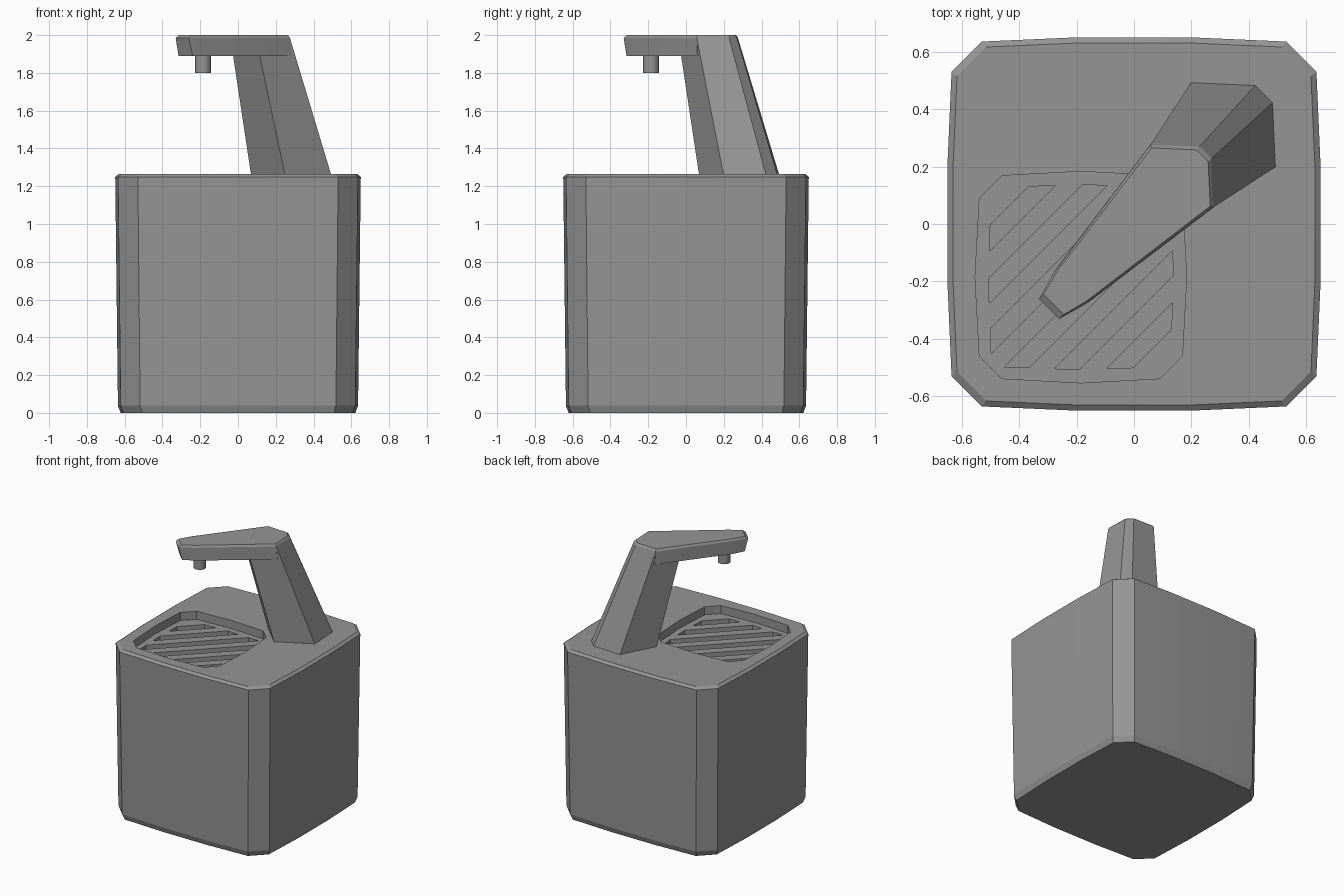
import bpy, bmesh
from math import radians
from mathutils import Vector

cube = bpy.data.objects.get("Cube")
if cube:
    bpy.data.objects.remove(cube, do_unlink=True)

grey = bpy.data.materials.new("warm_grey")
grey.use_nodes = True
COLOR = (0.3, 0.3, 0.3, 1)
grey.diffuse_color = COLOR
grey.node_tree.nodes["Principled BSDF"].inputs["Base Color"].default_value = COLOR


def outline(mid, edge, corner, bulge, cx=0, cy=0):
    """Square with chamfered corners and slightly bowed sides, counter-clockwise."""
    side = [(edge, -corner)] + [(mid, b) for b in bulge] + [(edge, corner)]
    pts = []
    for _ in range(4):
        pts += side
        side = [(-y, x) for x, y in side]
    return [(x + cx, y + cy) for x, y in pts]


def scaled(pts, s, cx=0, cy=0):
    return [(cx + (x - cx) * s, cy + (y - cy) * s) for x, y in pts]


def loft(bm, layers):
    """Skin a stack of (points, height) rings and cap both ends."""
    rings = [[bm.verts.new((x, y, z)) for x, y in pts] for pts, z in layers]
    n = len(rings[0])
    bm.faces.new(rings[0][::-1])
    bm.faces.new(rings[-1])
    for a, b in zip(rings, rings[1:]):
        for i in range(n):
            j = (i + 1) % n
            bm.faces.new((a[i], a[j], b[j], b[i]))


def finish(name, bm):
    bmesh.ops.recalc_face_normals(bm, faces=bm.faces)
    me = bpy.data.meshes.new(name)
    bm.to_mesh(me)
    bm.free()
    ob = bpy.data.objects.new(name, me)
    bpy.context.collection.objects.link(ob)
    me.materials.append(grey)
    return ob


def activate(ob):
    bpy.ops.object.select_all(action="DESELECT")
    ob.select_set(True)
    bpy.context.view_layer.objects.active = ob


def smooth(ob, angle=10):
    activate(ob)
    bpy.ops.object.shade_smooth_by_angle(angle=radians(angle))


def cut(ob, cutter):
    cutter.hide_render = True
    activate(ob)
    mod = ob.modifiers.new("cut", "BOOLEAN")
    mod.operation, mod.solver, mod.object = "DIFFERENCE", "EXACT", cutter
    bpy.ops.object.modifier_apply(modifier=mod.name)
    bpy.data.objects.remove(cutter, do_unlink=True)


TOP = 1.265
FLOOR = TOP - 0.06
TRAY = -0.185

# Body: bowed, slightly tapered block with bevelled rims
wall = outline(0.65, 0.635, 0.53, (-0.19, 0.19))
bm = bmesh.new()
loft(bm, [(scaled(wall, 0.957), 0), (scaled(wall, 0.978), 0.04),
          (wall, 1.25), (scaled(wall, 0.97), TOP)])
body = finish("body", bm)

# Drip tray recess
bm = bmesh.new()
rim = outline(0.368, 0.353, 0.275, (0,), TRAY, TRAY)
loft(bm, [(rim, FLOOR), (rim, TOP + 0.1)])
cut(body, finish("tray_cutter", bm))

# Diagonal drain slots, each a strip of the tray outline
bm = bmesh.new()
inner = outline(0.322, 0.312, 0.265, (0,), TRAY, TRAY)
across = Vector((1, -1, 0)).normalized()
for k in range(6):
    strip = bmesh.new()
    loft(strip, [(inner, FLOOR - 0.045), (inner, FLOOR + 0.02)])
    offset = (k - 2.5) * 0.181
    for sign in (-1, 1):
        edge = Vector(((offset + sign * 0.045), 0, 0))
        res = bmesh.ops.bisect_plane(
            strip, geom=strip.verts[:] + strip.edges[:] + strip.faces[:],
            plane_co=edge, plane_no=across * sign, clear_outer=True)
        bmesh.ops.holes_fill(strip, edges=[e for e in strip.edges if e.is_boundary])
    tmp = bpy.data.meshes.new("strip")
    strip.to_mesh(tmp)
    strip.free()
    bm.from_mesh(tmp)
    bpy.data.meshes.remove(tmp)
cut(body, finish("slot_cutter", bm))
smooth(body)


def mirrored(half):
    """Complete a half outline across the x = y diagonal."""
    return half + [(y, x) for x, y in reversed(half)]


# Leaning column
bm = bmesh.new()
foot = mirrored([(0.25, 0.07), (0.495, 0.2), (0.485, 0.425)])
head = mirrored([(0.095, -0.04), (0.275, 0.057), (0.27, 0.228)])
loft(bm, [(foot, TOP - 0.01), (head, 1.985)])
smooth(finish("column", bm))

# Spout arm with sloped tip and bevelled top
bm = bmesh.new()
under = mirrored([(-0.24, -0.315), (-0.155, -0.27), (0.28, 0.06), (0.27, 0.228)])
upper = mirrored([(-0.26, -0.33), (-0.17, -0.28), (0.275, 0.057), (0.27, 0.228)])
crown = mirrored([(-0.245, -0.315), (-0.165, -0.268), (0.265, 0.062), (0.258, 0.218)])
loft(bm, [(under, 1.89), (upper, 1.985), (crown, 2.0)])
smooth(finish("spout_arm", bm))

# Nozzle
bpy.ops.mesh.primitive_cylinder_add(vertices=24, radius=0.043, depth=0.1,
                                    location=(TRAY, TRAY, 1.85))
nozzle = bpy.context.object
nozzle.name = "nozzle"
nozzle.data.materials.append(grey)
smooth(nozzle, 30)
